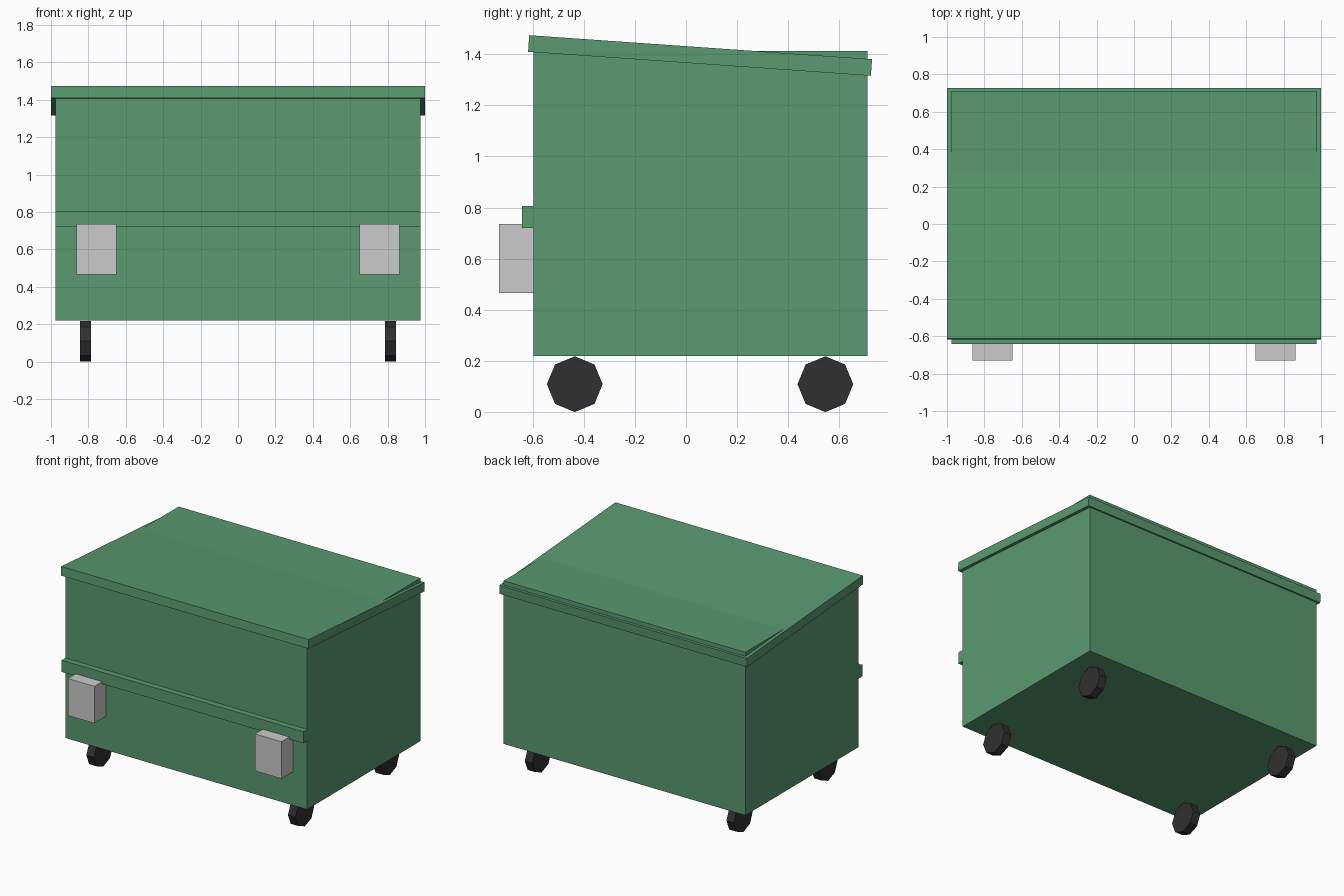
import bpy, math

if "Cube" in bpy.data.objects:
    bpy.data.objects.remove(bpy.data.objects["Cube"])


def material(name, rgb):
    m = bpy.data.materials.new(name)
    m.diffuse_color = (*rgb, 1)
    m.use_nodes = True
    m.node_tree.nodes["Principled BSDF"].inputs["Base Color"].default_value = m.diffuse_color
    return m


green = material("green_paint", (0.1, 0.32, 0.16))
black = material("black_rubber", (0.03, 0.03, 0.03))


def box(name, lo, hi, mat=None, tilt=0):
    """Box between two corners, optionally tilted about x through its centre."""
    bpy.ops.mesh.primitive_cube_add(
        size=1,
        location=[(a + b) / 2 for a, b in zip(lo, hi)],
        rotation=(tilt, 0, 0))
    ob = bpy.context.object
    ob.name = name
    ob.scale = [b - a for a, b in zip(lo, hi)]
    if mat:
        ob.data.materials.append(mat)
    return ob


# Bin body
box("body", (-0.977, -0.597, 0.22), (0.977, 0.71, 1.412), green)

# Lid sloping down towards the back
box("lid", (-1, -0.617, 1.362), (1, 0.727, 1.427), green, math.radians(-4))

# Horizontal rib across the front
box("front_rib", (-0.977, -0.641, 0.72), (0.977, -0.55, 0.805), green)

for s, side in ((-1, "left"), (1, "right")):
    # Lifting pockets
    x = s * 0.757
    box(side + "_lift_pocket", (x - 0.107, -0.731, 0.466), (x + 0.107, -0.597, 0.736))

    # Eight-sided wheels
    for y, end in ((-0.435, "front"), (0.545, "back")):
        bpy.ops.mesh.primitive_cylinder_add(
            vertices=8, radius=0.109, depth=0.06,
            location=(s * 0.815, y, 0.109), rotation=(0, math.pi / 2, 0))
        wheel = bpy.context.object
        wheel.name = f"{end}_{side}_wheel"
        wheel.data.materials.append(black)
